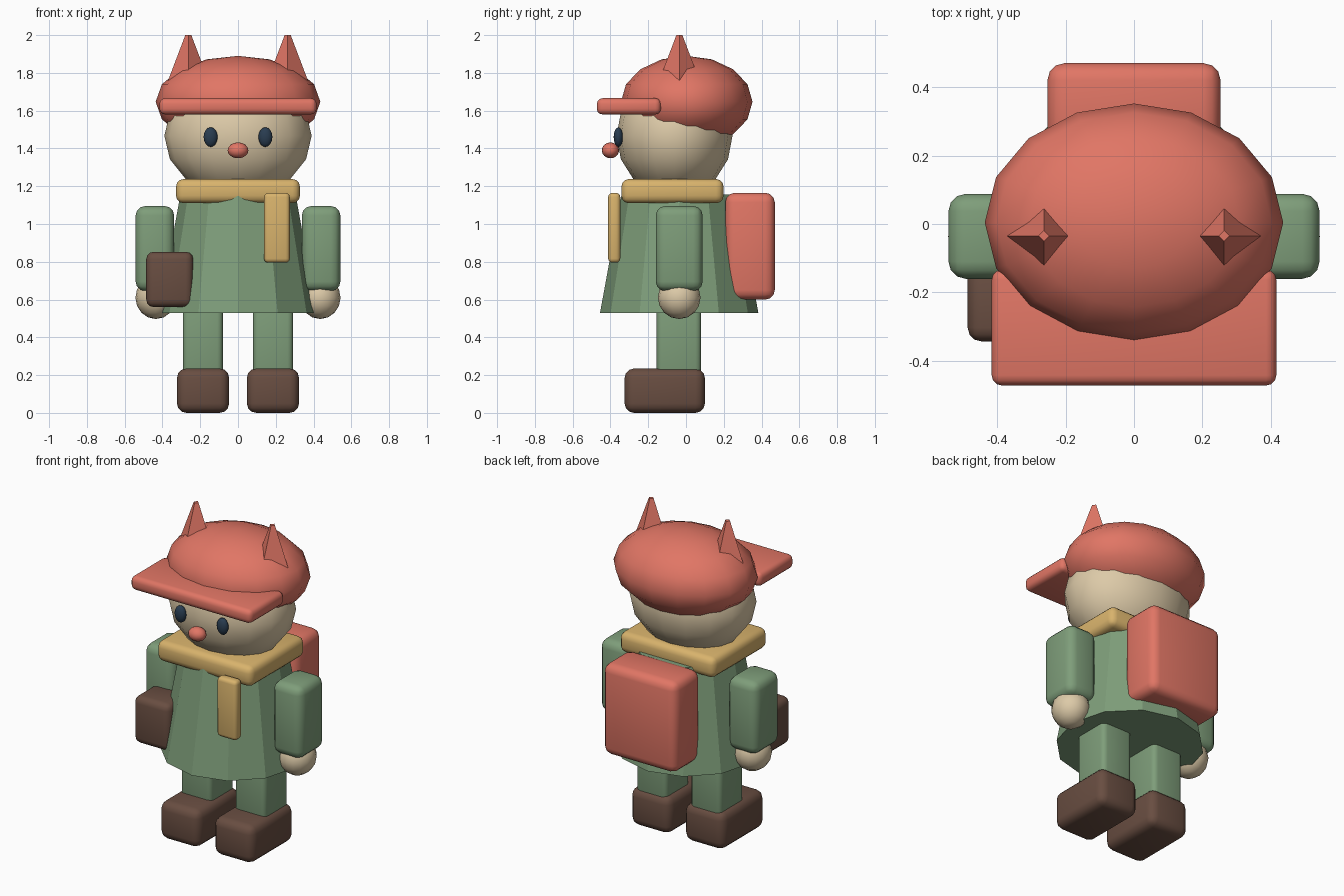
import bpy, bmesh
from math import radians
from mathutils import Matrix, Vector

if "Cube" in bpy.data.objects:
    bpy.data.objects.remove(bpy.data.objects["Cube"])


def material(name, rgb):
    m = bpy.data.materials.new(name)
    m.diffuse_color = (*rgb, 1)
    m.use_nodes = True
    m.node_tree.nodes["Principled BSDF"].inputs["Base Color"].default_value = m.diffuse_color
    return m


RED = material("red", (0.75, 0.18, 0.13))
GREEN = material("green", (0.21, 0.34, 0.195))
SKIN = material("cream", (0.72, 0.59, 0.39))
YELLOW = material("yellow", (0.69, 0.45, 0.15))
BROWN = material("brown", (0.14, 0.075, 0.053))
NAVY = material("navy", (0.022, 0.045, 0.08))


def finish(name, bm, mat, angle=40):
    me = bpy.data.meshes.new(name)
    bm.to_mesh(me)
    bm.free()
    me.materials.append(mat)
    ob = bpy.data.objects.new(name, me)
    bpy.context.collection.objects.link(ob)
    bpy.ops.object.select_all(action='DESELECT')
    ob.select_set(True)
    bpy.context.view_layer.objects.active = ob
    if angle:
        bpy.ops.object.shade_smooth_by_angle(angle=radians(angle))
    return ob


def box(name, x, y, z, bevel, mat):
    """Rounded box from (min, max) ranges."""
    bm = bmesh.new()
    bmesh.ops.create_cube(bm, size=1)
    for v in bm.verts:
        v.co = Vector([(r[0] + r[1]) / 2 + c * (r[1] - r[0]) for c, r in zip(v.co, (x, y, z))])
    bmesh.ops.bevel(bm, geom=bm.edges[:], offset=bevel, segments=3, profile=0.5, affect='EDGES')
    return finish(name, bm, mat)


def ball(name, centre, radii, mat, seg=16, rings=8):
    bm = bmesh.new()
    bmesh.ops.create_uvsphere(bm, u_segments=seg, v_segments=rings, radius=1)
    bmesh.ops.transform(bm, verts=bm.verts, matrix=Matrix.LocRotScale(Vector(centre), None, Vector(radii)))
    return finish(name, bm, mat)


def cone(name, x, y, z0, z1, r0, r1, seg, mat):
    bm = bmesh.new()
    bmesh.ops.create_cone(bm, cap_ends=True, segments=seg, radius1=r0, radius2=r1, depth=z1 - z0)
    bmesh.ops.translate(bm, verts=bm.verts, vec=(x, y, (z0 + z1) / 2))
    return finish(name, bm, mat, None)


def span(side, a, b):
    return tuple(sorted((side * a, side * b)))


# Limbs, eyes and ears, mirrored left and right
for label, s in (("left", -1), ("right", 1)):
    box(f"{label}_boot", span(s, 0.047, 0.323), (-0.325, 0.1), (0, 0.235), 0.05, BROWN)
    box(f"{label}_leg", span(s, 0.08, 0.292), (-0.155, 0.08), (0.19, 0.62), 0.03, GREEN)
    box(f"{label}_arm", span(s, 0.338, 0.542), (-0.16, 0.088), (0.645, 1.095), 0.05, GREEN)
    ball(f"{label}_hand", (s * 0.435, -0.036, 0.61), (0.108, 0.113, 0.113), SKIN)
    ball(f"{label}_eye", (s * 0.145, -0.358, 1.46), (0.037, 0.025, 0.052), NAVY)
    cone(f"{label}_ear", s * 0.263, -0.035, 1.70, 2.0, 0.13, 0.016, 4, RED)

# Coat
cone("coat", 0, -0.036, 0.53, 1.155, 0.419, 0.305, 12, GREEN)

# Head and face
ball("head", (0, -0.061, 1.467), (0.39, 0.307, 0.325), SKIN)
ball("nose", (0, -0.4, 1.39), (0.055, 0.046, 0.042), RED)

# Cap with brim
ball("cap", (0, 0.004, 1.647), (0.436, 0.348, 0.243), RED)
box("cap_brim", (-0.416, 0.416), (-0.472, -0.133), (1.58, 1.666), 0.03, RED)

# Scarf with hanging tail
box("scarf", (-0.328, 0.328), (-0.342, 0.199), (1.11, 1.238), 0.04, YELLOW)
box("scarf_tail", (0.138, 0.274), (-0.412, -0.348), (0.795, 1.165), 0.022, YELLOW)

# Backpack and hip pouch
box("backpack", (-0.253, 0.253), (0.208, 0.47), (0.6, 1.165), 0.05, RED)
box("hip_pouch", (-0.486, -0.237), (-0.343, -0.12), (0.56, 0.853), 0.04, BROWN)
